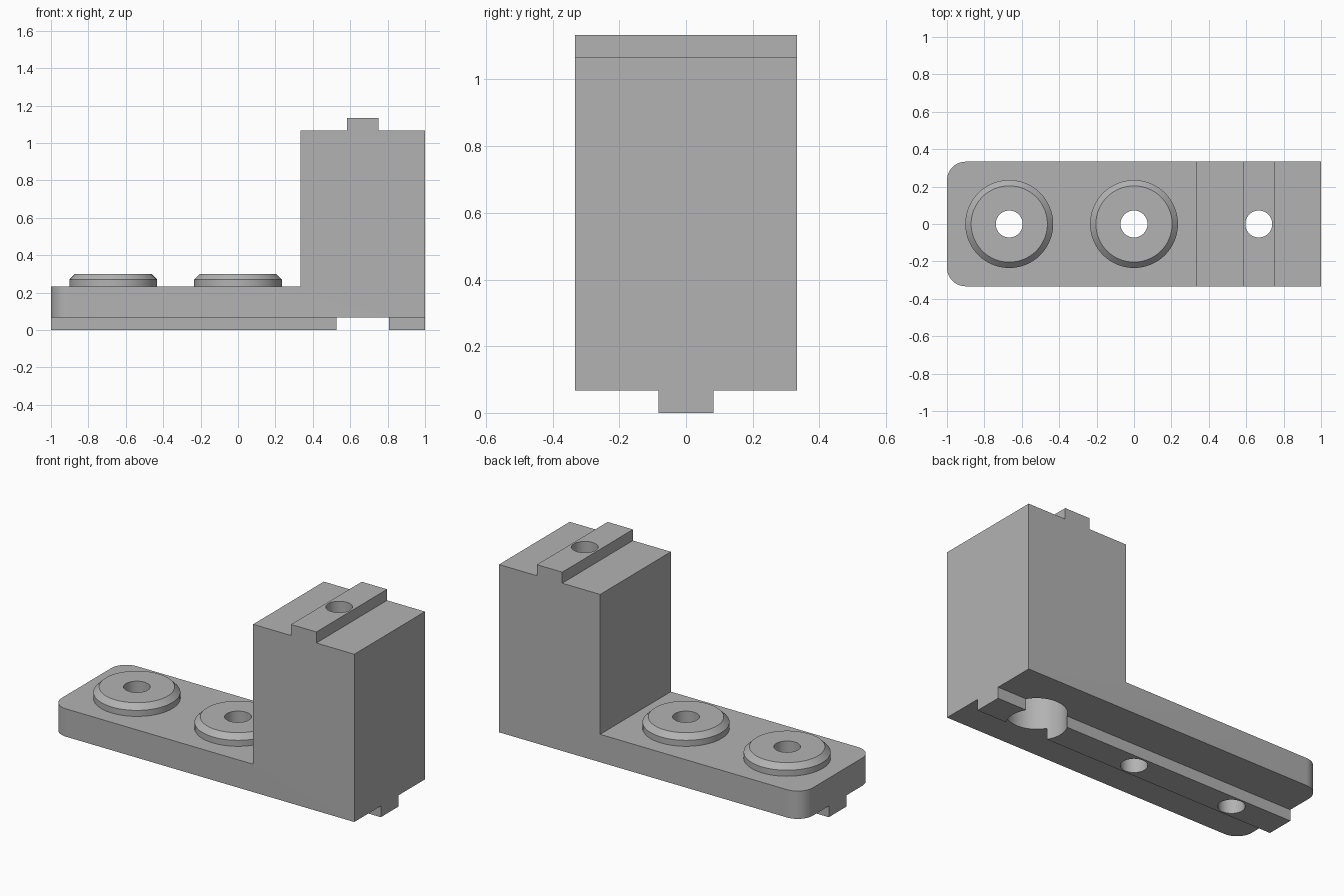
import bpy, bmesh, math
from mathutils import Matrix

cube = bpy.data.objects.get("Cube")
if cube:
    bpy.data.objects.remove(cube, do_unlink=True)

HALF_W = 0.333          # half depth of the body
BASE, PLATE = 0.067, 0.233
HOLES = (-0.667, 0.0, 0.667)

grey = bpy.data.materials.new("plain grey")
grey.use_nodes = True
grey.diffuse_color = (0.45, 0.45, 0.45, 1)
grey.node_tree.nodes["Principled BSDF"].inputs["Base Color"].default_value = (0.45, 0.45, 0.45, 1)


def add_object(name, bm):
    bmesh.ops.recalc_face_normals(bm, faces=bm.faces[:])
    mesh = bpy.data.meshes.new(name)
    bm.to_mesh(mesh)
    bm.free()
    mesh.materials.append(grey)
    obj = bpy.data.objects.new(name, mesh)
    bpy.context.collection.objects.link(obj)
    return obj


def extrude_profile(points, half):
    """Extrude an x-z outline symmetrically along y."""
    bm = bmesh.new()
    face = bm.faces.new([bm.verts.new((x, -half, z)) for x, z in points])
    new = bmesh.ops.extrude_face_region(bm, geom=[face])["geom"]
    verts = [v for v in new if isinstance(v, bmesh.types.BMVert)]
    bmesh.ops.translate(bm, verts=verts, vec=(0, 2 * half, 0))
    return bm


def cylinder(name, x, r1, r2, z0, z1):
    bm = bmesh.new()
    bmesh.ops.create_cone(bm, cap_ends=True, segments=64, radius1=r1, radius2=r2,
                          depth=z1 - z0, matrix=Matrix.Translation((x, 0, (z0 + z1) / 2)))
    return add_object(name, bm)


def boss(name, x):
    """Round pad with a chamfered top rim."""
    bm = bmesh.new()
    bmesh.ops.create_cone(bm, cap_ends=True, segments=64, radius1=0.235, radius2=0.235,
                          depth=0.3 - PLATE, matrix=Matrix.Translation((x, 0, (0.3 + PLATE) / 2)))
    rim = [e for e in bm.edges if all(v.co.z > 0.29 for v in e.verts)]
    bmesh.ops.bevel(bm, geom=rim, offset=0.031, segments=1, affect='EDGES')
    return add_object(name, bm)


# L-shaped body with the locating tongue on top
bm = extrude_profile([(-1, BASE), (1, BASE), (1, 1.067), (0.75, 1.067), (0.75, 1.133),
                      (0.583, 1.133), (0.583, 1.067), (HALF_W, 1.067),
                      (HALF_W, PLATE), (-1, PLATE)], HALF_W)
corners = [e for e in bm.edges if all(v.co.x < -0.99 for v in e.verts)
           and abs(e.verts[0].co.z - e.verts[1].co.z) > 0.1]
bmesh.ops.bevel(bm, geom=corners, offset=0.1, segments=10, profile=0.5, affect='EDGES')
body = add_object("bracket_body", bm)

# Guide rail underneath
rail = add_object("bottom_rail", extrude_profile(
    [(-1, 0), (1, 0), (1, BASE), (-1, BASE)], 0.083))

bosses = [boss("outer_boss", HOLES[0]), boss("inner_boss", HOLES[1])]

# Bolt holes and the deep counterbore below the block
cutters = [cylinder("hole_cutter", x, 0.072, 0.072, -0.1, 1.3) for x in HOLES]
cutters.append(cylinder("counterbore_cutter", HOLES[2], 0.163, 0.163, -0.1, 0.9))


def cut(obj, tools):
    bpy.ops.object.select_all(action='DESELECT')
    obj.select_set(True)
    bpy.context.view_layer.objects.active = obj
    for tool in tools:
        mod = obj.modifiers.new("cut", 'BOOLEAN')
        mod.operation, mod.solver, mod.object = 'DIFFERENCE', 'EXACT', tool
        bpy.ops.object.modifier_apply(modifier=mod.name)
    bpy.ops.object.shade_smooth_by_angle(angle=math.radians(30))


cut(body, cutters)
cut(rail, cutters)
for pad, tool in zip(bosses, cutters):
    cut(pad, [tool])

for tool in cutters:
    bpy.data.objects.remove(tool, do_unlink=True)
